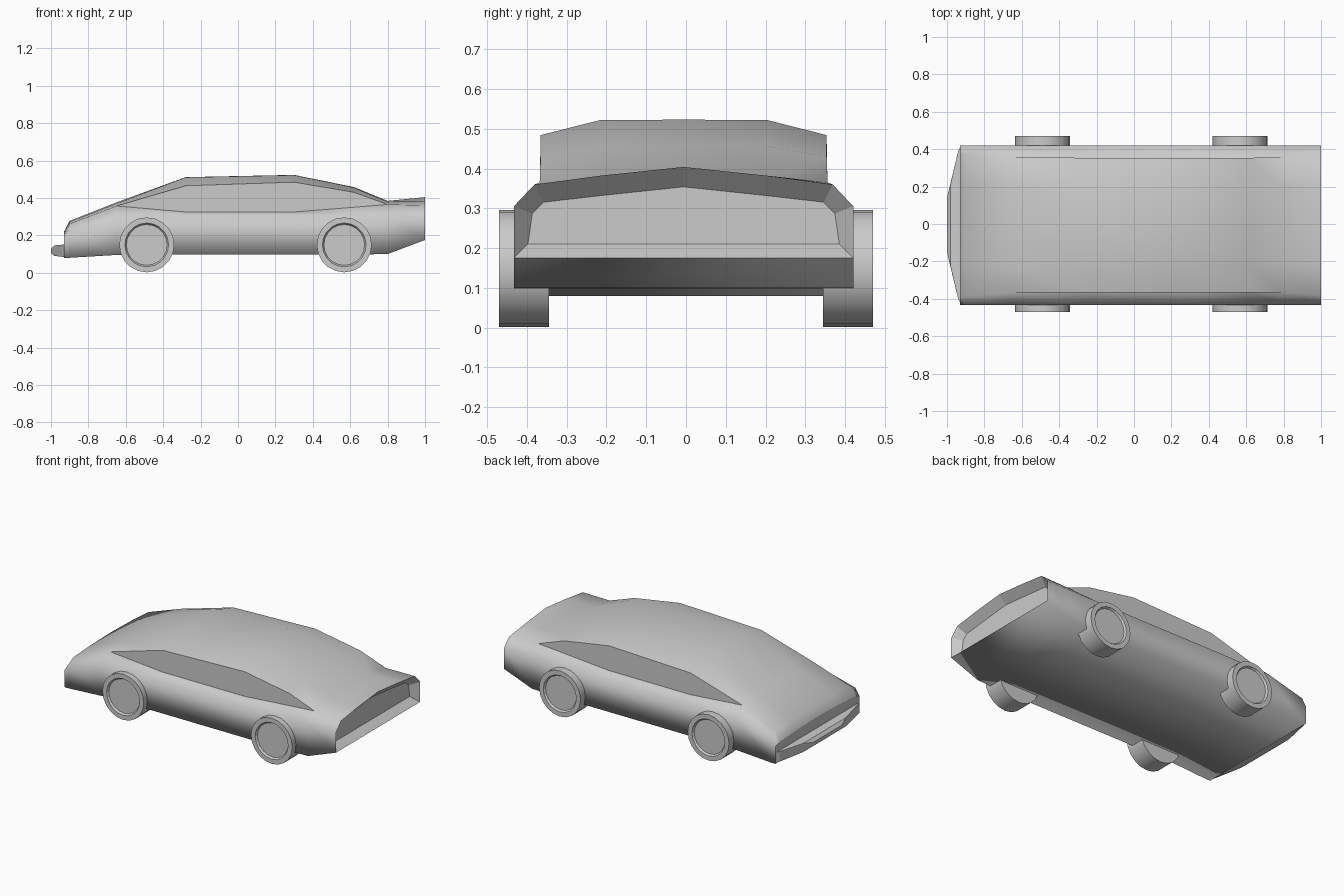
import bpy, bmesh, math
from mathutils import Matrix, Vector

if "Cube" in bpy.data.objects:
    bpy.data.objects.remove(bpy.data.objects["Cube"])

YC = -0.006   # body centre line


def finish(bm, name):
    bmesh.ops.recalc_face_normals(bm, faces=bm.faces)
    me = bpy.data.meshes.new(name)
    bm.to_mesh(me)
    bm.free()
    ob = bpy.data.objects.new(name, me)
    bpy.context.collection.objects.link(ob)
    return ob


# Body and cabin: one loft along x.
# x, sill z, shoulder z, window base z, window top z, roof edge z, centre z, base half width
stations = [
    (-0.93, .080, .190, .205, .205, .215, .220, .385),
    (-0.90, .080, .235, .262, .262, .272, .277, .380),
    (-0.65, .095, .300, .357, .357, .370, .376, .362),
    (-0.28, .097, .305, .325, .465, .510, .511, .360),
    (0.30, .097, .305, .325, .484, .522, .523, .360),
    (0.62, .097, .305, .350, .430, .456, .458, .360),
    (0.80, .100, .305, .365, .365, .379, .384, .362),
    (1.00, .175, .305, .360, .360, .382, .404, .375),
]
bm = bmesh.new()
rings = []
for x, zb, zs, z0, z1, zr, zc, w in stations:
    half = [(.427, zb), (.427, zs), (w, z0), (w, z1), (.21, zr)]
    pts = half + [(0, zc)] + [(-y, z) for y, z in reversed(half)]
    rings.append([bm.verts.new((x, y + YC, z)) for y, z in pts])
n = len(rings[0])
for a, b in zip(rings, rings[1:]):
    for i in range(n):
        j = (i + 1) % n
        f = bm.faces.new((a[i], a[j], b[j], b[i]))
        f.smooth = i not in (2, 7)          # side windows stay flat
bm.faces.new(rings[0])
bm.faces.new(rings[-1])
bmesh.ops.remove_doubles(bm, verts=bm.verts, dist=0.0005)
bmesh.ops.recalc_face_normals(bm, faces=bm.faces)

# Recessed tail panel
tail = [f for f in bm.faces if f.normal.x > 0.95 and f.calc_center_median().x > 0.99]
res = bmesh.ops.inset_individual(bm, faces=tail, thickness=0.05, depth=-0.05)
for f in res["faces"] + tail:
    f.smooth = False
finish(bm, "car_body")

# Front bumper: tapered wedge
bm = bmesh.new()
for x, y, lo, hi in [(-.925, .425, .083, .150), (-.94, .395, .085, .150),
                     (-.982, .215, .090, .146), (-1.0, .145, .105, .128)]:
    for s in (-1, 1):
        for z in (lo, hi):
            bm.verts.new((x, s * y + YC, z))
bmesh.ops.convex_hull(bm, input=bm.verts)
finish(bm, "front_bumper")


# Wheels: cylinder with a shallow dished hub on the outer face
def wheel(name, x, side):
    r, width = .147, .125
    bm = bmesh.new()
    bmesh.ops.create_cone(bm, cap_ends=True, segments=20, radius1=r, radius2=r, depth=width)
    for f in bm.faces:
        f.smooth = len(f.verts) == 4
    cap = [f for f in bm.faces if f.normal.z > 0.9]
    bmesh.ops.inset_individual(bm, faces=cap, thickness=.030)
    bmesh.ops.inset_individual(bm, faces=cap, thickness=.008, depth=-.012)
    bm.transform(Matrix.Translation((x, side * (.47 - width / 2), .149))
                 @ Matrix.Rotation(-side * math.pi / 2, 4, 'X'))
    finish(bm, name)


for end, x in (("front", -.488), ("rear", .568)):
    wheel(end + "_wheel_near", x, -1)
    wheel(end + "_wheel_far", x, 1)
